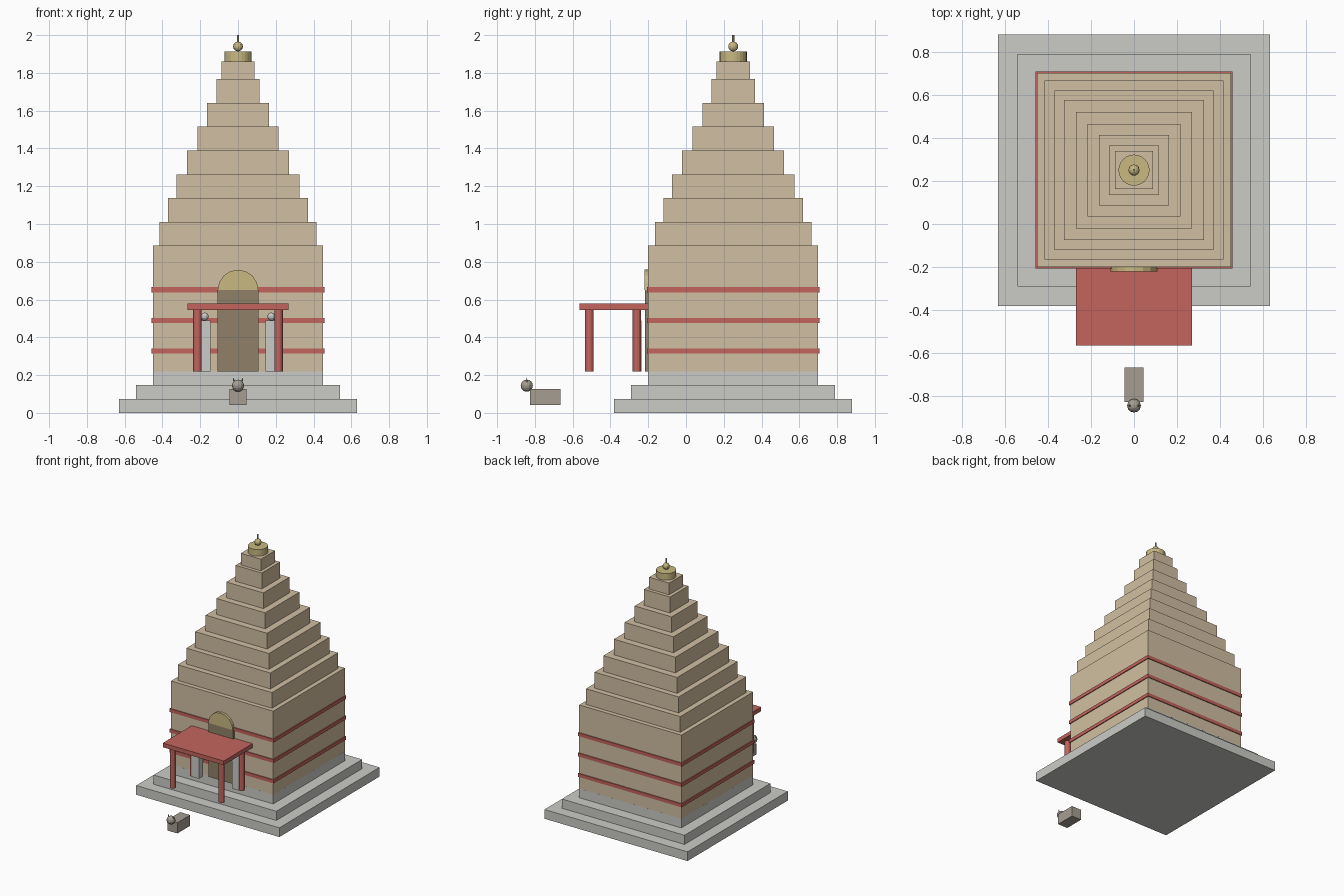
import bpy, math

if "Cube" in bpy.data.objects:
    bpy.data.objects.remove(bpy.data.objects["Cube"])

CY = 0.25  # tower centre on y


def mat(name, col):
    m = bpy.data.materials.new(name)
    m.diffuse_color = (*col, 1)
    m.use_nodes = True
    m.node_tree.nodes["Principled BSDF"].inputs["Base Color"].default_value = m.diffuse_color
    return m


STONE = mat("stone", (0.60, 0.60, 0.57))
SAND = mat("sandstone", (0.64, 0.52, 0.36))
RED = mat("red_paint", (0.55, 0.13, 0.11))
GOLD = mat("gold", (0.58, 0.48, 0.22))
DOOR = mat("dark_wood", (0.28, 0.22, 0.14))
BULL = mat("bull_stone", (0.38, 0.34, 0.29))


def finish(name, m):
    o = bpy.context.object
    o.name = name
    o.data.materials.append(m)
    return o


def box(name, x, y, z, m):
    """x, y, z are (min, max) ranges."""
    r = (x, y, z)
    bpy.ops.mesh.primitive_cube_add(size=1, location=[(a + b) / 2 for a, b in r])
    o = finish(name, m)
    o.scale = [b - a for a, b in r]
    return o


def square(name, half, z0, z1, m):
    return box(name, (-half, half), (CY - half, CY + half), (z0, z1), m)


def cyl(name, x, y, z0, z1, r, m, n=12, r2=None):
    bpy.ops.mesh.primitive_cone_add(vertices=n, radius1=r, radius2=r if r2 is None else r2,
                                    depth=z1 - z0, location=(x, y, (z0 + z1) / 2))
    return finish(name, m)


def ball(name, loc, r, m):
    bpy.ops.mesh.primitive_uv_sphere_add(segments=12, ring_count=8, radius=r, location=loc)
    return finish(name, m)


# Stepped plinth
for i, half in enumerate((0.63, 0.54, 0.45)):
    square(f"plinth_step_{i + 1}", half, i * 0.0733, (i + 1) * 0.0733, STONE)

# Sanctum walls and painted bands
square("sanctum", 0.45, 0.22, 0.885, SAND)
for i, z in enumerate((0.328, 0.49, 0.652)):
    square(f"red_band_{i + 1}", 0.457, z - 0.0135, z + 0.0135, RED)

# Tapering tower tiers
halves = (0.415, 0.37, 0.325, 0.27, 0.215, 0.163, 0.115, 0.088)
levels = (0.885, 1.01, 1.137, 1.263, 1.388, 1.515, 1.64, 1.767, 1.86)
for i, half in enumerate(halves):
    square(f"tower_tier_{i + 1}", half, levels[i], levels[i + 1], SAND)

# Crown disc and finial
cyl("crown_disc", 0, CY, 1.86, 1.912, 0.072, GOLD, 24)
ball("finial_ball", (0, CY, 1.94), 0.026, GOLD)
cyl("finial_spike", 0, CY, 1.955, 2.0, 0.006, GOLD, 8)

# Door and arch above it
box("door", (-0.108, 0.108), (-0.216, -0.19), (0.22, 0.65), DOOR)
n = 8
ring = [(0.108 * math.cos(math.pi * k / n), 0.65 + 0.108 * math.sin(math.pi * k / n)) for k in range(n + 1)]
verts = [(x, y, z) for y in (-0.22, -0.19) for x, z in ring]
c = n + 1
faces = [list(range(c))[::-1], list(range(c, 2 * c))]
faces += [[k, (k + 1) % c, c + (k + 1) % c, c + k] for k in range(c)]
me = bpy.data.meshes.new("door_arch")
me.from_pydata(verts, [], faces)
me.materials.append(GOLD)
bpy.context.collection.objects.link(bpy.data.objects.new("door_arch", me))

# Porch roof, pillars and guardian figures
box("porch_roof", (-0.268, 0.268), (-0.563, -0.2), (0.545, 0.578), RED)
for side, s in (("left", -1), ("right", 1)):
    cyl(f"front_pillar_{side}", s * 0.215, -0.512, 0.22, 0.546, 0.022, RED)
    cyl(f"back_pillar_{side}", s * 0.215, -0.26, 0.22, 0.546, 0.022, RED)
    box(f"guardian_body_{side}", (s * 0.177 - 0.032, s * 0.177 + 0.032), (-0.284, -0.236), (0.22, 0.49), STONE)
    ball(f"guardian_head_{side}", (s * 0.177, -0.26, 0.51), 0.021, STONE)
    # Horns of the bull
    horn = cyl(f"bull_horn_{side}", s * 0.022, -0.843, 0.16, 0.187, 0.007, BULL, 8, 0)
    horn.rotation_euler.y = s * 0.3

# Resting bull facing outward
box("bull_body", (-0.044, 0.044), (-0.825, -0.665), (0.042, 0.127), BULL)
ball("bull_head", (0, -0.843, 0.144), 0.032, BULL)
